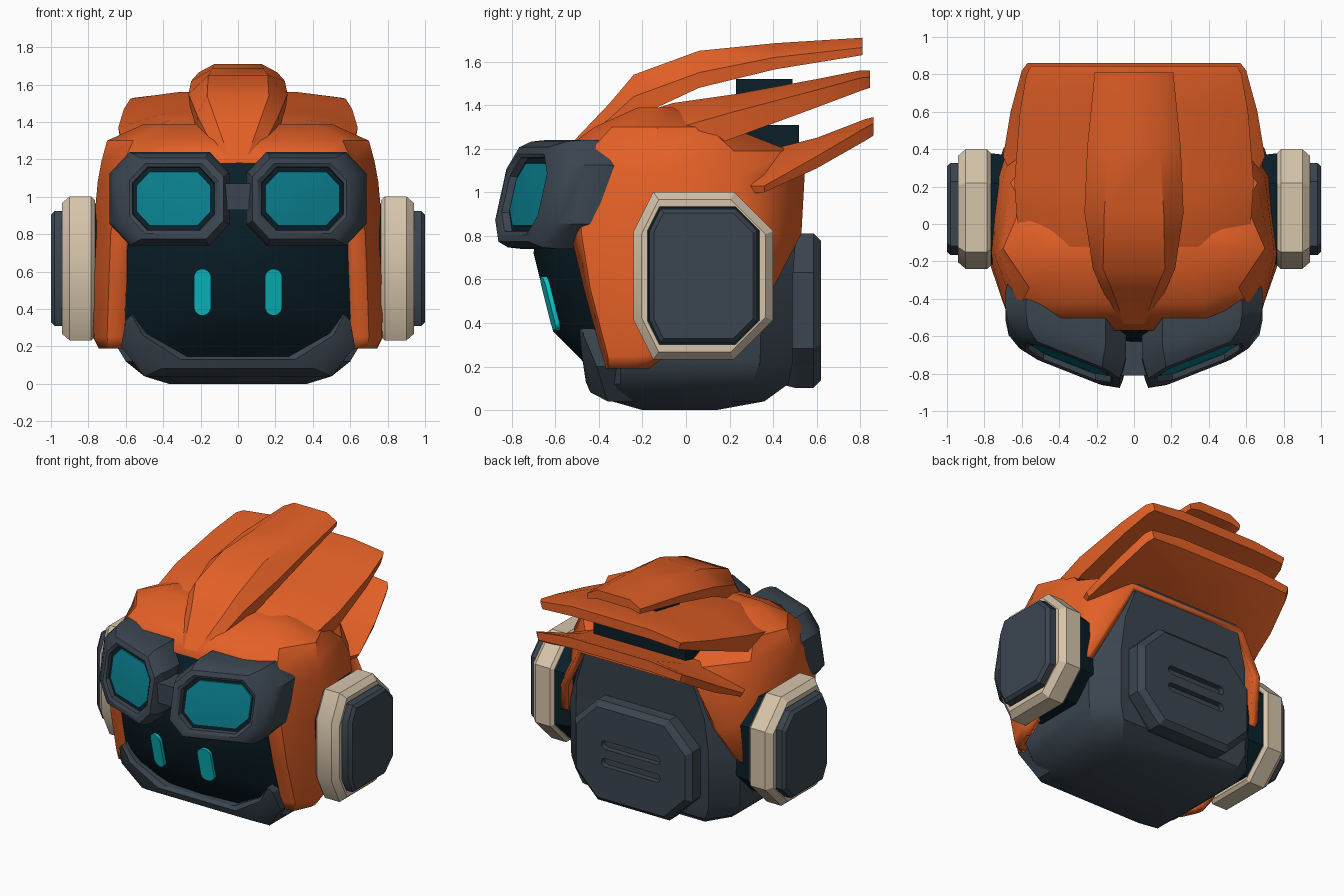
import bpy, bmesh, math

if "Cube" in bpy.data.objects:
    bpy.data.objects.remove(bpy.data.objects["Cube"])


def material(name, rgb):
    m = bpy.data.materials.new(name)
    m.diffuse_color = (*rgb, 1)
    m.use_nodes = True
    m.node_tree.nodes["Principled BSDF"].inputs["Base Color"].default_value = m.diffuse_color
    return m


ORANGE = material("orange", (0.78, 0.118, 0.020))
SLATE = material("slate", (0.043, 0.060, 0.080))
NAVY = material("dark navy", (0.003, 0.013, 0.021))
CREAM = material("cream", (0.68, 0.56, 0.41))
CYAN = material("cyan", (0.003, 0.56, 0.60))
TEAL = material("lens teal", (0.003, 0.21, 0.27))


def finish(name, bm, mat, angle=32):
    bmesh.ops.recalc_face_normals(bm, faces=bm.faces[:])
    me = bpy.data.meshes.new(name)
    bm.to_mesh(me)
    bm.free()
    me.materials.append(mat)
    ob = bpy.data.objects.new(name, me)
    bpy.context.collection.objects.link(ob)
    bpy.ops.object.select_all(action='DESELECT')
    ob.select_set(True)
    bpy.context.view_layer.objects.active = ob
    if angle:
        bpy.ops.object.shade_smooth_by_angle(angle=math.radians(angle))
    return ob


def loft(name, rings, mat, angle=30):
    """Closed solid through rings of equal point count."""
    bm = bmesh.new()
    rows = [[bm.verts.new(p) for p in r] for r in rings]
    n = len(rows[0])
    for a, b in zip(rows, rows[1:]):
        for k in range(n):
            bm.faces.new((a[k], a[(k + 1) % n], b[(k + 1) % n], b[k]))
    bm.faces.new(rows[0])
    bm.faces.new(rows[-1])
    return finish(name, bm, mat, angle)


def octagon(a, b, c):
    return [(a, -b + c), (a, b - c), (a - c, b), (-a + c, b),
            (-a, b - c), (-a, -b + c), (-a + c, -b), (a - c, -b)]


def pill(a, b):
    """Rounded bar, half sizes a (x) and b (z)."""
    r, pts = min(a, b), []
    for i in range(16):
        t = math.pi * 2 * (i + 0.5) / 16
        c, s = math.cos(t), math.sin(t)
        pts.append((r * c + math.copysign(a - r, c), r * s + math.copysign(b - r, s)))
    return pts


def box(name, x, y0, y1, z0, z1, mat):
    ring = [(-x, z0), (x, z0), (x, z1), (-x, z1)]
    return loft(name, [[(u, y, v) for u, v in ring] for y in (y0, y1)], mat)


# Lower head body: z, front y, front x, half width, side front y, side back y, back x, back y
BODY = [(0, -.20, .30, .37, -.12, .05, .30, .14),
        (.04, -.34, .42, .50, -.24, .20, .40, .36),
        (.12, -.38, .50, .60, -.30, .30, .48, .47),
        (.22, -.38, .50, .66, -.30, .34, .52, .49),
        (.60, -.40, .50, .67, -.30, .35, .52, .49),
        (.85, -.40, .50, .60, -.30, .36, .50, .51),
        (1.12, -.40, .45, .50, -.30, .32, .41, .53)]
rings = []
for z, f, fx, w, sf, sb, bx, b in BODY:
    half = [(fx, f), (w, sf), (w, sb), (bx, b)]
    rings.append([(x, y, z) for x, y in half] + [(-x, y, z) for x, y in half[::-1]])
loft("head_body", rings, SLATE)

# Helmet shell: open at the face and at the lower back
SHELL = [(.19, (.61, -.37), (.69, -.35), (.74, -.24), (.745, -.20), (.73, -.17)),
         (.25, (.61, -.385), (.70, -.36), (.77, -.21), (.775, -.15), (.75, -.09)),
         (.56, (.60, -.47), (.69, -.44), (.775, -.20), (.77, .15), (.70, .40)),
         (.81, (.60, -.53), (.68, -.48), (.775, -.15), (.74, .25), (.61, .53)),
         (1.08, (.57, -.55), (.63, -.49), (.75, -.15), (.70, .25), (.46, .545)),
         (1.19, (.42, -.57), (.61, -.44), (.73, -.15), (.66, .22), (.45, .48)),
         (1.30, (.36, -.42), (.56, -.34), (.70, -.13), (.60, .10), (.40, .20)),
         (1.39, (.25, -.22), (.42, -.22), (.50, -.15), (.44, -.06), (.25, -.02))]
bm = bmesh.new()
rows = []
for z, *half in SHELL:
    pts = [(x, y, z) for x, y in half] + [(-x, y, z) for x, y in half[::-1]]
    rows.append([bm.verts.new(p) for p in pts])
for i, (a, b) in enumerate(zip(rows, rows[1:])):
    for k in range(10):
        if (k == 4 and i < 4) or (k == 9 and i < 5):
            continue
        bm.faces.new((a[k], a[(k + 1) % 10], b[(k + 1) % 10], b[k]))
bm.faces.new(rows[-1])
shell = finish("helmet_shell", bm, ORANGE)
mod = shell.modifiers.new("thickness", 'SOLIDIFY')
mod.thickness = 0.05

# Face visor: z, centre y, edge y, half width
VISOR = [(.12, -.38, -.30, .58), (.23, -.48, -.34, .62), (.36, -.61, -.38, .63),
         (.72, -.70, -.47, .62), (1.0, -.67, -.50, .60), (1.19, -.56, -.50, .50)]
COLS = (-1, -.8, -.45, 0, .45, .8, 1)
bm = bmesh.new()
rows = [[bm.verts.new((w * t, yc + (ye - yc) * t * t, z)) for t in COLS]
        for z, yc, ye, w in VISOR]
for a, b in zip(rows, rows[1:]):
    for k in range(len(COLS) - 1):
        bm.faces.new((a[k], a[k + 1], b[k + 1], b[k]))
finish("face_visor", bm, NAVY, 40)


def visor_y(x, z):
    for (z0, c0, e0, w0), (z1, c1, e1, w1) in zip(VISOR, VISOR[1:]):
        if z0 <= z <= z1:
            t = (z - z0) / (z1 - z0)
            c, e, w = c0 + (c1 - c0) * t, e0 + (e1 - e0) * t, w0 + (w1 - w0) * t
            return c + (e - c) * (x / w) ** 2


# Jaw guard: inner x, inner z, outer x, outer z, inner y, outer y
JAW = [(.565, .375, .60, .34, -.49, -.47), (.49, .27, .625, .20, -.48, -.41),
       (.27, .145, .50, .04, -.46, -.36)]
JAW = JAW + [(-a, b, -c, d, e, f) for a, b, c, d, e, f in JAW[::-1]]
rings = []
for xi, zi, xo, zo, yi, yo in JAW:
    mx, mz = xi * .4 + xo * .6, zi * .4 + zo * .6
    rings.append([(xi, yi + .025, zi), (xi * .85 + xo * .15, yi, zi * .85 + zo * .15),
                  (mx, yi + .02, mz), (xo, yo, zo), (xo, yo + .14, zo), (xi, yi + .20, zi)])
loft("jaw_guard", rings, SLATE)

# Goggle bridge
box("goggle_bridge", .07, -.81, -.56, .93, 1.07, SLATE)


def goggle_ring(s, a, b, c, d, slope=.37, shift=0.0):
    return [(s * (.365 + (u + shift) * .94), -.745 + slope * (u + shift) + .22 * v + d, .99 + v)
            for u, v in octagon(a, b, c)]


H = -.022  # openings sit slightly towards the nose
for s, side in ((1, "right"), (-1, "left")):
    # Goggles: bevelled frame, dark rim, lens
    loft("goggle_frame_" + side, [
        goggle_ring(s, .230, .165, .085, .06, shift=H), goggle_ring(s, .234, .169, .085, .012, shift=H),
        goggle_ring(s, .252, .187, .09, 0, shift=H), goggle_ring(s, .285, .217, .10, .008, shift=H),
        goggle_ring(s, .325, .243, .11, .06), goggle_ring(s, .342, .25, .115, .13),
        goggle_ring(s, .342, .25, .115, .26, .30), goggle_ring(s, .325, .235, .11, .34, .24)], SLATE, 36)
    loft("goggle_rim_" + side, [goggle_ring(s, .232, .167, .085, .058, shift=H),
                                goggle_ring(s, .232, .167, .085, .045, shift=H)], NAVY)
    loft("goggle_lens_" + side, [goggle_ring(s, .212, .145, .075, .05, shift=H),
                                 goggle_ring(s, .210, .143, .074, .036, shift=H),
                                 goggle_ring(s, .12, .08, .04, .028, shift=H)], TEAL)

    # Eye bar following the visor
    outline = [(s * .19 + u, .49 + v) for u, v in pill(.046, .125)]
    loft("eye_" + side, [[(x, visor_y(x, z) + d, z) for x, z in outline]
                         for d in (.02, -.014)], CYAN)

    # Ear: dark base, cream ring, inner disc; front corners are steeper than the rear ones
    def ear(x, a, b, c):
        return [(s * x, .08 + (u - c * .5 if i in (3, 6) else u), .617 + v)
                for i, (u, v) in enumerate(octagon(a, b, c))]
    loft("ear_base_" + side, [ear(.60, .28, .33, .15), ear(.785, .30, .35, .16)], NAVY)
    loft("ear_ring_" + side, [
        ear(.765, .30, .365, .17), ear(.785, .32, .385, .18), ear(.90, .32, .385, .18),
        ear(.94, .285, .35, .16), ear(.94, .257, .317, .11), ear(.90, .255, .315, .11)], CREAM)
    loft("ear_gap_" + side, [ear(.89, .255, .315, .11), ear(.925, .255, .315, .11)], NAVY)
    loft("ear_disc_" + side, [ear(.90, .247, .307, .10), ear(.98, .247, .307, .10),
                              ear(1.0, .228, .288, .09)], SLATE)


# Back panel with two slots cut in
def back_ring(y, a, b, c):
    return [(u, y, .457 + v) for u, v in octagon(a, b, c)]


panel = loft("back_panel", [back_ring(.46, .44, .345, .17), back_ring(.50, .46, .355, .18),
                            back_ring(.585, .46, .355, .18), back_ring(.62, .425, .32, .165)], SLATE, 0)
for i, z in enumerate((.395, .52)):
    cutter = loft("slot_cutter_%d" % i, [[(u, y, z + v) for u, v in pill(.23, .03)]
                                         for y in (.58, .70)], SLATE, 0)
    cutter.hide_render = True
    cutter.hide_viewport = True
    mod = panel.modifiers.new("slot", 'BOOLEAN')
    mod.operation = 'DIFFERENCE'
    mod.object = cutter
    mod.solver = 'EXACT'


# Swept-back crests: y, half width, flat share, centre z, edge z, underside z
def crest(name, stations):
    rings = []
    for y, w, f, zc, ze, zb in stations:
        m, zm = w * f, zb + (zc - ze) * .4
        rings.append([(-w, y, ze), (-m, y, zc), (m, y, zc), (w, y, ze),
                      (w * .97, y, zb), (m, y, zm), (-m, y, zm), (-w * .97, y, zb)])
    loft(name, rings, ORANGE)


crest("crest_top", [(-.54, .08, .6, 1.21, 1.19, 1.12), (-.35, .17, .7, 1.41, 1.34, 1.24),
                    (-.24, .22, .75, 1.54, 1.44, 1.34), (.06, .265, .6, 1.65, 1.55, 1.48),
                    (.41, .25, .55, 1.685, 1.62, 1.565), (.81, .21, .6, 1.71, 1.665, 1.63)])
crest("crest_middle", [(-.25, .48, .6, 1.35, 1.22, 1.10), (-.06, .62, .6, 1.41, 1.29, 1.14),
                       (.22, .64, .6, 1.45, 1.37, 1.25), (.60, .61, .55, 1.52, 1.47, 1.39),
                       (.80, .575, .55, 1.56, 1.525, 1.465), (.845, .55, .55, 1.56, 1.53, 1.48)])
crest("crest_lower", [(.10, .58, .6, 1.18, 1.03, .98), (.36, .70, .6, 1.19, 1.03, 1.0),
                      (.60, .66, .6, 1.25, 1.165, 1.11), (.82, .60, .55, 1.335, 1.295, 1.235),
                      (.86, .57, .55, 1.345, 1.315, 1.26)])

# Dark spacers between the crests
box("spacer_upper", .11, .23, .49, 1.42, 1.52, NAVY)
box("spacer_lower", .36, .25, .52, 1.18, 1.31, NAVY)
